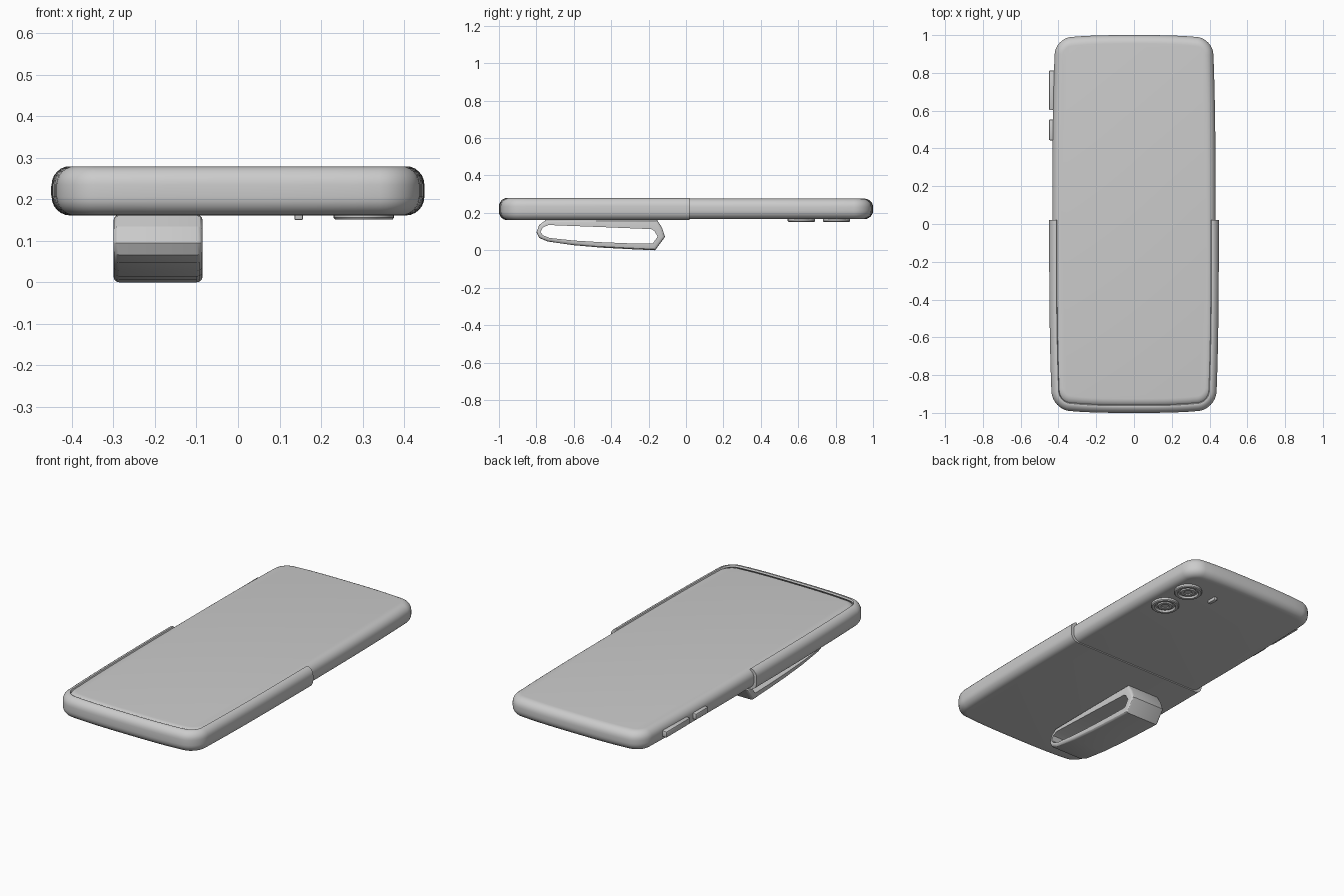
import bpy, bmesh, math

if "Cube" in bpy.data.objects:
    bpy.data.objects.remove(bpy.data.objects["Cube"])


def finish(bm, name, angle=35):
    bmesh.ops.recalc_face_normals(bm, faces=bm.faces)
    me = bpy.data.meshes.new(name)
    bm.to_mesh(me)
    bm.free()
    ob = bpy.data.objects.new(name, me)
    bpy.context.collection.objects.link(ob)
    bpy.ops.object.select_all(action='DESELECT')
    ob.select_set(True)
    bpy.context.view_layer.objects.active = ob
    bpy.ops.object.shade_smooth_by_angle(angle=math.radians(angle))
    return ob


def end_curve(hx, length, r, steps=10):
    """U-shaped half outline of a rounded slab, with slightly bowed sides."""
    pts = [(hx, -(length - r) * i / steps) for i in range(steps)]
    for i in range(9):
        a = math.pi / 2 * i / 8
        pts.append((hx - r + r * math.cos(a), -(length - r) - r * math.sin(a)))
    pts += [((hx - r) * (1 - i / 6), -length) for i in range(1, 7)]
    pts = [(x * (1 - 0.035 * abs(y / length) ** 3),
            y * (1 - 0.02 * abs(x / hx) ** 3)) for x, y in pts]
    return pts + [(-x, y) for x, y in reversed(pts[:-1])]


def loft(bm, loops, closed):
    rows = [[bm.verts.new(p) for p in l] for l in loops]
    n = len(rows[0])
    for a, b in zip(rows, rows[1:]):
        for i in range(n if closed else n - 1):
            j = (i + 1) % n
            bm.faces.new((a[i], a[j], b[j], b[i]))
    return rows


def round_section(z0, z1, r, inset=0.0, steps=6):
    """(inset, z) pairs running up a rounded slab edge."""
    q = [math.pi / 2 * i / steps for i in range(steps + 1)]
    return ([(inset + r - r * math.sin(a), z0 + r - r * math.cos(a)) for a in q] +
            [(inset + r - r * math.cos(a), z1 - r + r * math.sin(a)) for a in q])


# Phone body
bm = bmesh.new()
loops = []
for d, z in round_section(0.167, 0.276, 0.045):
    half = end_curve(0.432 - d, 0.985 - d, 0.085 - d)
    ring = half + [(-x, -y) for x, y in half[1:-1]]
    loops.append([(x, y + 0.015, z) for x, y in ring])
rows = loft(bm, loops, True)
bm.faces.new(rows[0])
bm.faces.new(rows[-1])
finish(bm, "phone_body")

# Half case: outer skin, rolled lip, inner skin
bm = bmesh.new()
outer = round_section(0.161, 0.28, 0.045)
outer = [p for p in outer if not (p[1] > 0.25 and p[0] > 0.034)]
outer.append((0.038, 0.2775))
inner = list(reversed(round_section(0.172, 0.274, 0.04, 0.022)))
inner = [p for p in inner if not (p[1] > 0.25 and p[0] > 0.042)]
loops = []
for d, z in outer + inner:
    u = end_curve(0.449 - d, 1.02 - d, 0.095 - d)
    loops.append([(x, y + 0.02, z) for x, y in u])
rows = loft(bm, loops, False)
bm.faces.new(rows[0])
bm.faces.new(rows[-1])
bm.faces.new([r[0] for r in rows] + [r[-1] for r in reversed(rows)])
finish(bm, "half_case")

# Finger loop under the case: matching outer and inner profiles in y, z
outer = [(-0.80, 0.095), (-0.785, 0.135), (-0.75, 0.161), (-0.45, 0.163),
         (-0.155, 0.163), (-0.128, 0.12), (-0.112, 0.072), (-0.165, 0.0),
         (-0.30, 0.006), (-0.45, 0.014), (-0.60, 0.027), (-0.74, 0.047),
         (-0.785, 0.066)]
inner = [(-0.778, 0.098), (-0.765, 0.122), (-0.735, 0.135), (-0.45, 0.124),
         (-0.185, 0.113), (-0.168, 0.102), (-0.152, 0.073), (-0.178, 0.035),
         (-0.30, 0.037), (-0.45, 0.043), (-0.60, 0.052), (-0.73, 0.066),
         (-0.765, 0.08)]
bm = bmesh.new()
loops = [[(x, y, z) for y, z in prof] for x, prof in
         ((-0.30, inner), (-0.30, outer), (-0.085, outer), (-0.085, inner), (-0.30, inner))]
loft(bm, loops, True)
bmesh.ops.remove_doubles(bm, verts=bm.verts, dist=1e-5)
bmesh.ops.recalc_face_normals(bm, faces=bm.faces)
rim = [e for e in bm.edges if abs(e.verts[0].co.x - e.verts[1].co.x) < 1e-4
       and e.calc_face_angle(0) > 1.2
       and any(abs(e.verts[0].co.y - y) + abs(e.verts[0].co.z - z) < 1e-4 for y, z in outer)
       and any(abs(e.verts[1].co.y - y) + abs(e.verts[1].co.z - z) < 1e-4 for y, z in outer)]
bmesh.ops.bevel(bm, geom=rim, offset=0.014, segments=3, profile=0.5, affect='EDGES')
finish(bm, "finger_loop", 30)

# Camera lenses: turned rings on the back
lens = [(0.073, 0.175), (0.073, 0.156), (0.069, 0.151), (0.056, 0.151), (0.051, 0.161),
        (0.042, 0.161), (0.037, 0.154), (0.022, 0.154), (0.018, 0.159), (0.002, 0.159)]
for k, cy in enumerate((0.617, 0.805)):
    bm = bmesh.new()
    rows = loft(bm, [[(0.303 + r * math.cos(t * math.tau / 32),
                       cy + r * math.sin(t * math.tau / 32), z) for t in range(32)]
                     for r, z in lens], True)
    bm.faces.new(rows[-1])
    bm.faces.new(rows[0])
    finish(bm, f"camera_lens_{k + 1}")


def block(name, c, s, bevel):
    bm = bmesh.new()
    bmesh.ops.create_cube(bm, size=1)
    for v in bm.verts:
        v.co = [c[i] + v.co[i] * s[i] for i in range(3)]
    bmesh.ops.bevel(bm, geom=bm.edges[:], offset=bevel, segments=2, profile=0.5, affect='EDGES')
    finish(bm, name)


# Flash and side buttons
block("flash", (0.146, 0.82, 0.160), (0.02, 0.055, 0.02), 0.003)
block("volume_button", (-0.434, 0.708, 0.221), (0.032, 0.21, 0.034), 0.006)
block("power_button", (-0.434, 0.498, 0.221), (0.032, 0.11, 0.034), 0.006)
